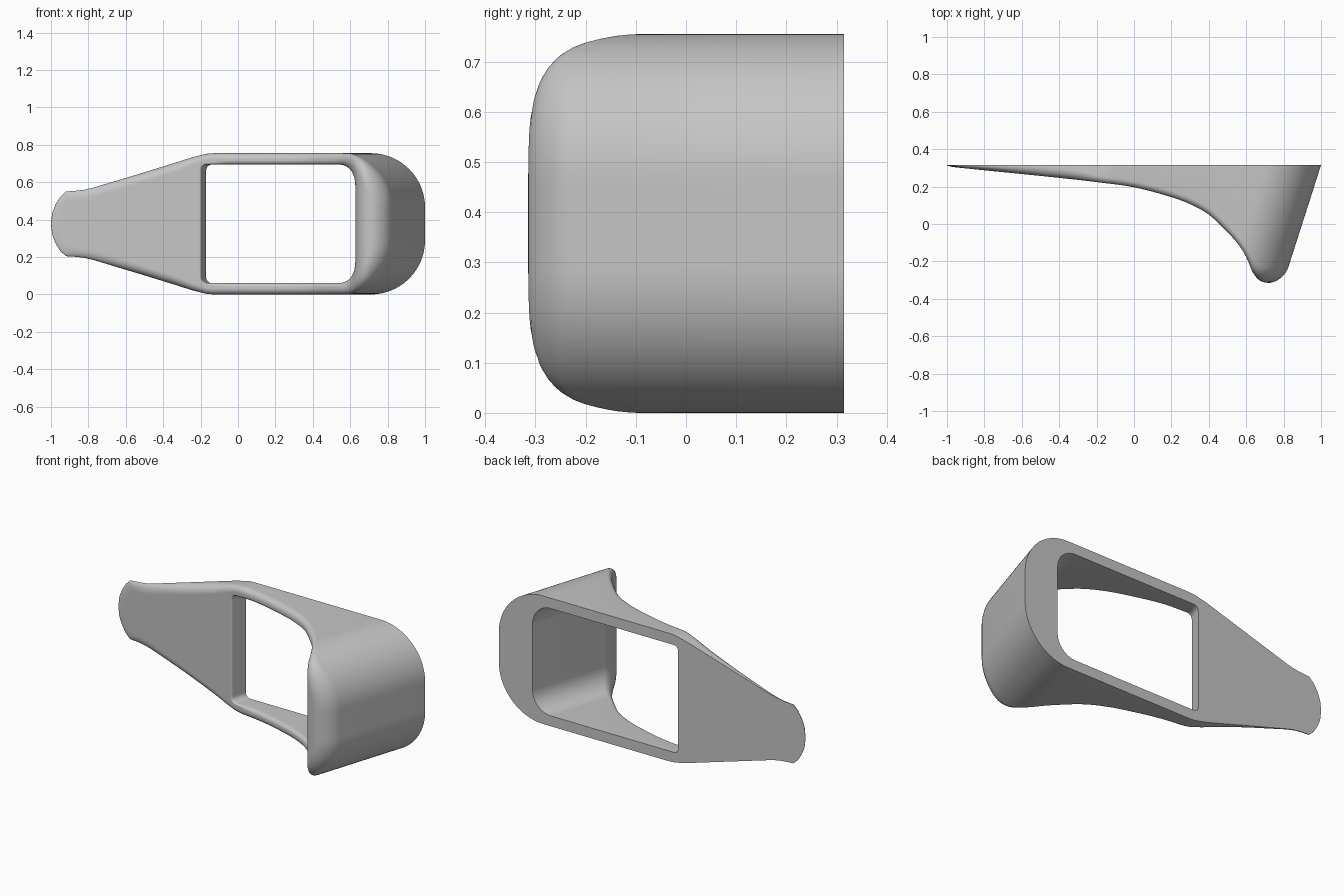
import bpy, bmesh, math
from mathutils import Vector

if "Cube" in bpy.data.objects:
    bpy.data.objects.remove(bpy.data.objects["Cube"])

BACK, MID, LEAN = 0.315, 0.3775, 0.32   # back plane, mid height, sideways lean

# Front surface depth along the length
FRONT = [(-1.0, 0.308), (-0.79, 0.287), (-0.38, 0.247), (-0.17, 0.224), (0.04, 0.196),
         (0.25, 0.145), (0.37, 0.105), (0.485, 0.05), (0.61, -0.04), (0.7, -0.115),
         (0.76, -0.18), (0.82, -0.26), (0.87, -0.302), (0.92, -0.315), (1.0, -0.315)]


def front_depth(u):
    u = max(-1.0, min(1.0, u))
    k = next(i for i in range(len(FRONT) - 1) if u <= FRONT[i + 1][0])

    def slope(i):
        a, b = FRONT[max(i - 1, 0)], FRONT[min(i + 1, len(FRONT) - 1)]
        return (b[1] - a[1]) / (b[0] - a[0])
    (x0, y0), (x1, y1) = FRONT[k], FRONT[k + 1]
    h = x1 - x0
    t = (u - x0) / h
    s = 1 - t
    return (y0 * (1 + 2 * t) * s * s + h * slope(k) * t * s * s
            + y1 * t * t * (3 - 2 * t) - h * slope(k + 1) * t * t * s)


def blend(u, lo, hi, a, b):
    t = max(0.0, min(1.0, (u - lo) / (hi - lo)))
    return a + (b - a) * t * t * (3 - 2 * t)


def arc(cx, cz, r, start, end, n=24):
    angles = [math.radians(start + (end - start) * i / n) for i in range(n + 1)]
    return [(cx + r * math.cos(a), cz + r * math.sin(a)) for a in angles]


def resample(path, n):
    """n points evenly spaced along a path, leaving out its end."""
    pts = [Vector(p) for p in path]
    lengths = [(b - a).length for a, b in zip(pts, pts[1:])]
    out = []
    for i in range(n):
        d, k = sum(lengths) * i / n, 0
        while k < len(lengths) - 1 and d > lengths[k]:
            d -= lengths[k]
            k += 1
        out.append(pts[k].lerp(pts[k + 1], d / lengths[k]))
    return out


def closed_loop(segments, counts, end):
    half = [p for seg, n in zip(segments, counts) for p in resample(seg, n)]
    half.append(Vector(end))
    return half + [Vector((p.x, -p.y)) for p in reversed(half[1:-1])]


def normals(loop):
    """Unit normals pointing away from the loop's middle."""
    out = []
    for i in range(len(loop)):
        t = (loop[(i + 1) % len(loop)] - loop[i - 1]).normalized()
        out.append(Vector((-t.y, t.x)))
    return out


# Matching outline segments, upper half, tail to rounded end
counts = [14, 40, 40, 24, 6]
outer = closed_loop([
    [(-1, 0), (-0.993, 0.06), (-0.975, 0.105), (-0.95, 0.145), (-0.92, 0.173)],
    [(-0.92, 0.173), (-0.87, 0.176), (-0.82, 0.182), (-0.77, 0.194), (-0.71, 0.212),
     (-0.23, 0.356), (-0.17, 0.37)],
    [(-0.17, 0.37), (-0.145, 0.375), (-0.11, MID), (0.71, MID)],
    arc(0.71, 0.0875, 0.29, 90, 0),
    [(1, 0.0875), (1, 0)]], counts, (1, 0))
inner = closed_loop([
    [(-0.17, 0), (-0.17, 0.1)],
    [(-0.17, 0.1)] + arc(-0.14, 0.2865, 0.03, 180, 90, 8),
    [(-0.14, 0.3165), (0.66, 0.3165)],
    arc(0.66, 0.1965, 0.12, 90, 0),
    [(0.78, 0.1965), (0.78, 0)]], counts, (0.78, 0))

FILLET, ACROSS = 8, 14


def outer_radius(u):
    return blend(u, 0.7, 0.95, blend(u, -0.35, -0.1, 0.05, 0.032), 0.085)


def inner_radius(u):
    return blend(u, 0.64, 0.78, blend(u, -0.17, 0.0, 0.008, 0.022), 0.06)


def section(o, on, i, inn):
    """Closed cross-section: back edge, outer fillet, front face, inner fillet, back edge."""
    def place(p, y):
        return Vector((p.x - LEAN * (BACK - y), y, p.y + MID))

    def fillet(p, n, r):
        pts = []
        for k in range(FILLET + 1):
            a = math.pi / 2 * k / FILLET
            q = p + n * r * (1 - math.cos(a))
            y = front_depth(q.x)
            drop = min(r, 0.9 * (BACK - y)) * (1 - math.sin(a))
            pts.append((q, y + drop))
        return pts

    a = fillet(o, -on, outer_radius(o.x))
    b = fillet(i, inn, inner_radius(i.x))
    face = []
    for k in range(1, ACROSS):
        q = a[-1][0].lerp(b[-1][0], k / ACROSS)
        face.append((q, front_depth(q.x)))
    rows = [(o, BACK)] + a + face + b[::-1] + [(i, BACK)]
    return [place(p, y) for p, y in rows]


# Frame body: sections joined all the way round the opening
bm = bmesh.new()
rings = [[bm.verts.new(p) for p in section(*args)]
         for args in zip(outer, normals(outer), inner, normals(inner))]
for i, ring in enumerate(rings):
    nxt = rings[(i + 1) % len(rings)]
    for j in range(len(ring)):
        k = (j + 1) % len(ring)
        bm.faces.new((ring[j], ring[k], nxt[k], nxt[j]))
bmesh.ops.recalc_face_normals(bm, faces=bm.faces)
mesh = bpy.data.meshes.new("frame_body")
bm.to_mesh(mesh)
bm.free()
body = bpy.data.objects.new("frame_body", mesh)
bpy.context.collection.objects.link(body)

# Single grey material
grey = bpy.data.materials.new("light_grey")
grey.use_nodes = True
color = (0.56, 0.56, 0.56, 1)
grey.diffuse_color = color
grey.node_tree.nodes["Principled BSDF"].inputs["Base Color"].default_value = color
mesh.materials.append(grey)

bpy.ops.object.select_all(action="DESELECT")
body.select_set(True)
bpy.context.view_layer.objects.active = body
bpy.ops.object.shade_smooth_by_angle(angle=math.radians(35))
